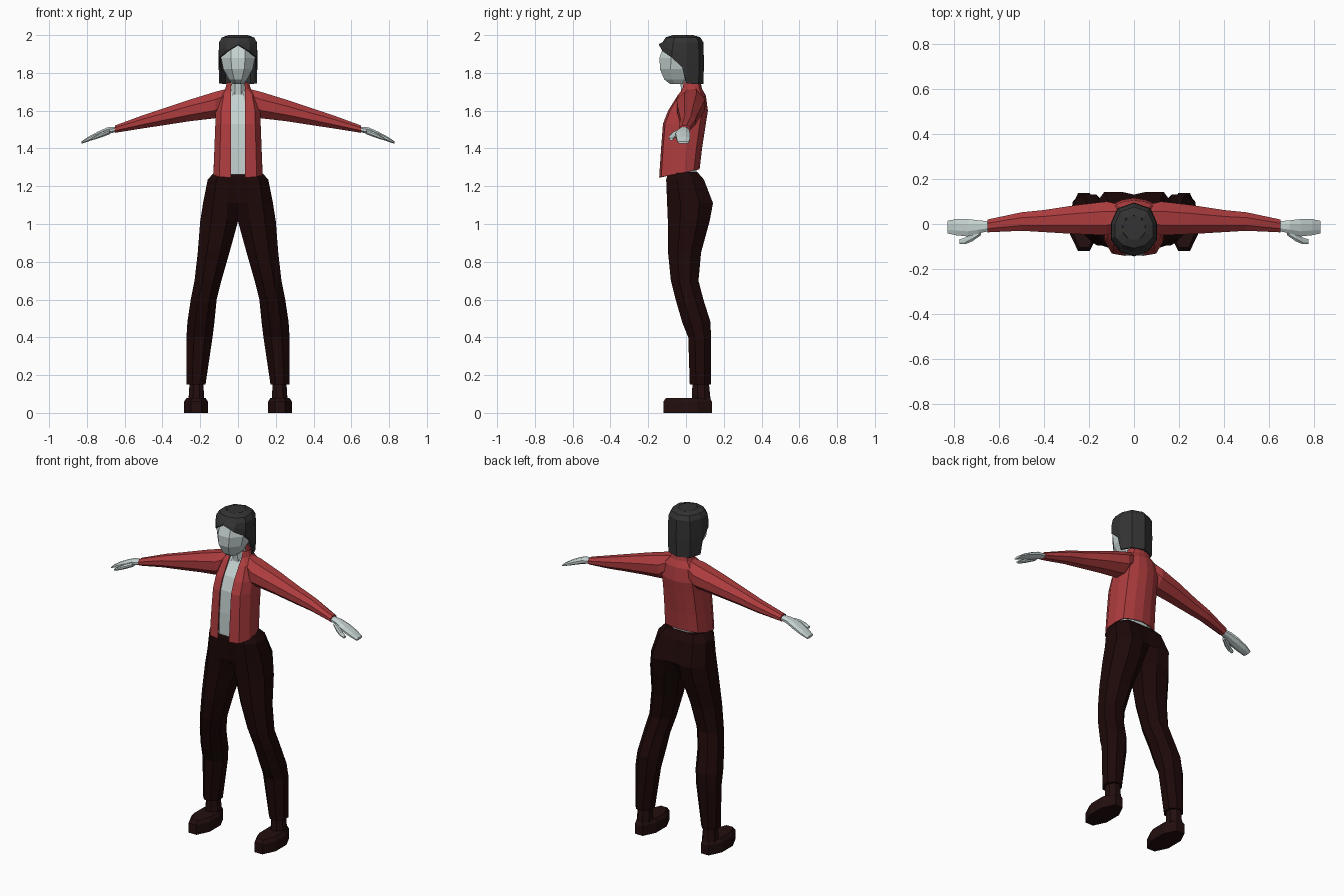
import bpy, bmesh, math

if "Cube" in bpy.data.objects:
    bpy.data.objects.remove(bpy.data.objects["Cube"])


def material(name, rgb):
    m = bpy.data.materials.new(name)
    m.diffuse_color = (*rgb, 1)
    m.use_nodes = True
    m.node_tree.nodes["Principled BSDF"].inputs["Base Color"].default_value = m.diffuse_color
    return m


SKIN = material("pale_skin", (0.56, 0.65, 0.64))
RED = material("jacket_red", (0.42, 0.045, 0.048))
PANTS = material("dark_trousers", (0.0123, 0.0025, 0.0025))
SHOE = material("dark_shoe", (0.017, 0.0045, 0.0045))
HAIR = material("charcoal_hair", (0.033, 0.033, 0.034))


def octagon(a0, a1, b0, b1, c=0.29, m=0.41):
    """Eight-sided section; c and m shape the two corners on the a0 side."""
    w, h, mid = a1 - a0, (b1 - b0) / 2, (b0 + b1) / 2
    return [(a1, mid - .41 * h), (a1, mid + .41 * h), (a1 - .29 * w, b1), (a0 + c * w, b1),
            (a0, mid + m * h), (a0, mid - m * h), (a0 + c * w, b0), (a1 - .29 * w, b0)]


def skin_rings(name, rings, mat, closed=True, caps=True, mirror=False, thick=0):
    """Join successive rings of points into one flat-shaded surface."""
    bm = bmesh.new()
    rows = [[bm.verts.new(p) for p in ring] for ring in rings]
    n = len(rows[0])
    for r0, r1 in zip(rows, rows[1:]):
        for i in range(n if closed else n - 1):
            j = (i + 1) % n
            bm.faces.new((r0[i], r0[j], r1[j], r1[i]))
    if caps:
        bm.faces.new(rows[0])
        bm.faces.new(rows[-1])
    if mirror:  # drop walls lying on the mirror plane
        bmesh.ops.delete(bm, geom=[f for f in bm.faces if all(abs(v.co.x) < 1e-5 for v in f.verts)],
                         context='FACES')
    bmesh.ops.recalc_face_normals(bm, faces=bm.faces)
    me = bpy.data.meshes.new(name)
    bm.to_mesh(me)
    bm.free()
    me.materials.append(mat)
    ob = bpy.data.objects.new(name, me)
    bpy.context.collection.objects.link(ob)
    if mirror:
        mod = ob.modifiers.new("mirror", 'MIRROR')
        mod.use_clip = True
        mod.merge_threshold = 0.0005
    if thick:
        mod = ob.modifiers.new("thickness", 'SOLIDIFY')
        mod.thickness = thick
        mod.offset = -1
    return ob


def upright(name, rows, mat, mirror=False):
    """Rows: z, x0, x1, y front, y back (and optional corner shape)."""
    return skin_rings(name, [[(x, y, r[0]) for x, y in octagon(*r[1:])] for r in rows], mat, mirror=mirror)


def sideways(name, rows, mat):
    """Rows: x, y front, y back, z bottom, z top."""
    return skin_rings(name, [[(r[0], y, z) for y, z in octagon(*r[1:])] for r in rows], mat, mirror=True)


# Trousers: half pelvis flowing into one leg, mirrored
upright("trousers", [
    (1.275, 0, .125, -.095, .06, .35, 1),
    (1.235, 0, .16, -.105, .095, .35, 1),
    (1.11, 0, .185, -.10, .143, .3, .9),
    (1.015, 0, .20, -.096, .125, .3, .45),
    (.85, .045, .213, -.095, .08),
    (.70, .088, .23, -.08, .066),
    (.60, .113, .25, -.055, .092),
    (.48, .125, .268, -.02, .13),
    (.40, .135, .273, .012, .132),
    (.15, .172, .272, .02, .132)], PANTS, True)

# Shoes
upright("shoe", [(0, .16, .285, -.12, .137), (.06, .16, .285, -.12, .137),
                 (.08, .172, .272, -.105, .125)], SHOE, True)
upright("ankle", [(.07, .178, .262, .03, .13), (.17, .185, .256, .035, .12)], SHOE, True)

# Torso under the open jacket
upright("torso", [(z, -w, w, f, b) for z, w, f, b in (
    (1.262, .112, -.112, .055), (1.40, .108, -.112, .06), (1.53, .104, -.103, .08),
    (1.61, .10, -.075, .09), (1.68, .07, -.025, .08), (1.715, .045, -.01, .065))], SKIN)

# Jacket body: half shell from front opening to spine, mirrored
jacket = []
for z, w, f, b, tilt in ((1.275, .13, -.142, .072, .2), (1.40, .125, -.132, .085, 0),
                         (1.53, .12, -.122, .105, 0), (1.60, .118, -.095, .116, 0),
                         (1.68, .10, -.045, .105, 0), (1.715, .068, -.018, .085, 0),
                         (1.75, .058, -.012, .078, 0)):
    d = b - f
    pts = [(.038, f), (.76 * w, f + .05 * d), (w, f + .3 * d), (w, f + .62 * d),
           (.86 * w, f + .86 * d), (.45 * w, f + .96 * d), (0, b)]
    jacket.append([(x, y, z + tilt * y) for x, y in pts])
skin_rings("jacket_body", jacket, RED, closed=False, caps=False, mirror=True, thick=.006)

# Sleeves
sideways("sleeve", [(.06, -.02, .085, 1.61, 1.715), (.12, -.05, .10, 1.56, 1.70),
                    (.25, -.045, .085, 1.545, 1.66), (.40, -.036, .062, 1.522, 1.61),
                    (.50, -.03, .052, 1.507, 1.577), (.65, -.037, .02, 1.483, 1.522)], RED)

# Hands
sideways("hand", [(.64, -.03, .012, 1.49, 1.515), (.69, -.042, .016, 1.475, 1.512),
                  (.74, -.055, .022, 1.457, 1.49), (.79, -.05, .022, 1.438, 1.463),
                  (.828, -.042, .014, 1.425, 1.438)], SKIN)
sideways("thumb", [(.68, -.05, -.02, 1.475, 1.50), (.72, -.078, -.04, 1.46, 1.488),
                   (.75, -.09, -.06, 1.45, 1.47), (.775, -.088, -.068, 1.443, 1.455)], SKIN)

# Neck and head
upright("neck", [(1.66, -.04, .04, -.02, .055), (1.79, -.034, .034, -.035, .04)], SKIN)
upright("head", [(z, -w, w, f, b) for z, w, f, b in (
    (1.742, .028, -.085, 0), (1.765, .048, -.115, .03), (1.82, .078, -.138, .05),
    (1.88, .09, -.14, .07), (1.945, .086, -.118, .075), (1.975, .06, -.08, .05))], SKIN)

# Hair: dome with an arched fringe, long at sides and back
columns = ((0, 1.95), (32, 1.915), (62, 1.882), (88, 1.83), (100, 1.745), (140, 1.74), (180, 1.74))
columns = columns + tuple((360 - a, z) for a, z in columns[-2:0:-1])
hair = []
for size, top, fall in ((.5, 2.0, 0), (.85, 1.988, 0), (1, 1.962, 0), (1.03, 1.962, .5), (1, 1.962, 1)):
    ring = []
    for a, low in columns:
        s, c = math.sin(math.radians(a)), math.cos(math.radians(a))
        x = max(-1, min(1, 1.12 * s)) * .10 * size
        y = -.016 - c * .108 * size - .02 * fall * max(c, 0)
        ring.append((x, y, top + (low - top) * fall))
    hair.append(ring)
shell = skin_rings("hair", hair, HAIR, caps=False, thick=.01)
upright("hair_crown", [(1.97, -.05, .05, -.068, .036), (2.0, -.049, .049, -.068, .036)], HAIR)
